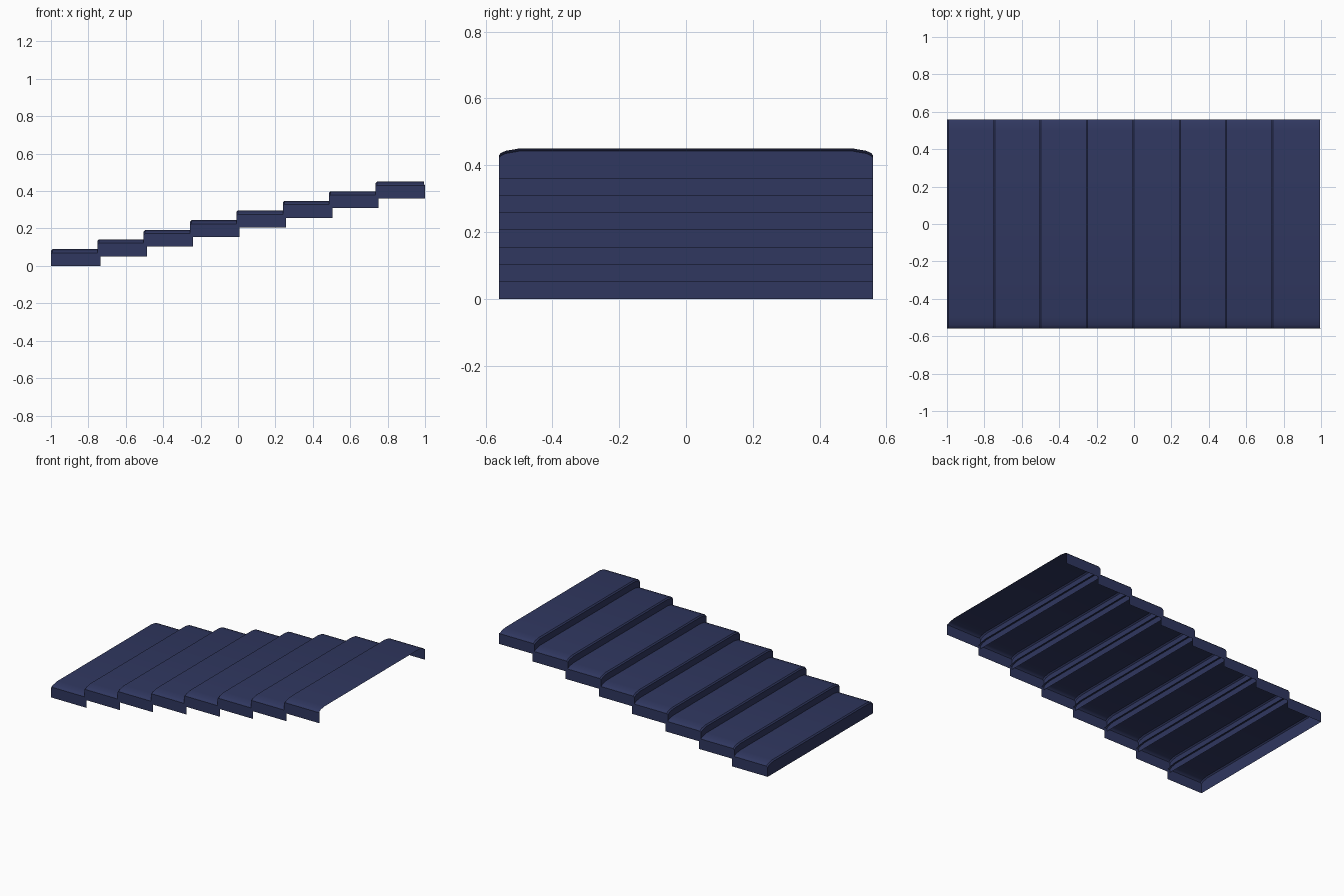
import bpy, math

if "Cube" in bpy.data.objects:
    bpy.data.objects.remove(bpy.data.objects["Cube"])

navy = bpy.data.materials.new("dark navy")
navy.diffuse_color = (0.029, 0.038, 0.115, 1)
navy.use_nodes = True
navy.node_tree.nodes["Principled BSDF"].inputs["Base Color"].default_value = navy.diffuse_color

COUNT, LENGTH = 8, 0.265
PITCH_X, PITCH_Z = (2 - LENGTH) / (COUNT - 1), 0.36 / (COUNT - 1)
BEVEL = 0.008

# Half cross-section (y, z) of one open-bottomed slat: side wall, rounded shoulder, top
half = [(0.56, 0.0), (0.56, 0.07), (0.555, 0.076), (0.54, 0.083), (0.50, 0.09)]
profile = half + [(-y, z) for y, z in reversed(half)]


def slat_mesh():
    verts = []
    # left rim (lowered for the rounded edge), full section, open right end
    verts += [(0, y, z - (BEVEL if z > 0 else 0)) for y, z in profile]
    verts += [(BEVEL, y, z) for y, z in profile]
    verts += [(LENGTH - (0.006 if z > 0.07 else 0), y, z) for y, z in profile]
    n = len(profile)
    faces = [tuple(range(n))[::-1]]            # left end wall
    for r in range(2):
        for i in range(n - 1):
            a = r * n + i
            faces.append((a, a + 1, a + n + 1, a + n))
    # outward facing: the left wall must point to -x, the top to +z
    mesh = bpy.data.meshes.new("slat")
    mesh.from_pydata(verts, [], faces)
    mesh.update()
    for p in mesh.polygons:
        c, nrm = p.center, p.normal
        outward = nrm.x * (c.x - LENGTH / 2) + nrm.y * c.y + nrm.z * (c.z - 0.03)
        if outward < 0:
            p.flip()
    mesh.update()
    mesh.polygons.foreach_set("use_smooth", [True] * len(mesh.polygons))
    mesh.set_sharp_from_angle(angle=math.radians(32))
    mesh.materials.append(navy)
    return mesh


# Rising row of overlapping slats
mesh = slat_mesh()
for k in range(COUNT):
    ob = bpy.data.objects.new(f"slat_{k + 1}", mesh)
    ob.location = (-1 + k * PITCH_X, 0, k * PITCH_Z)
    bpy.context.collection.objects.link(ob)
